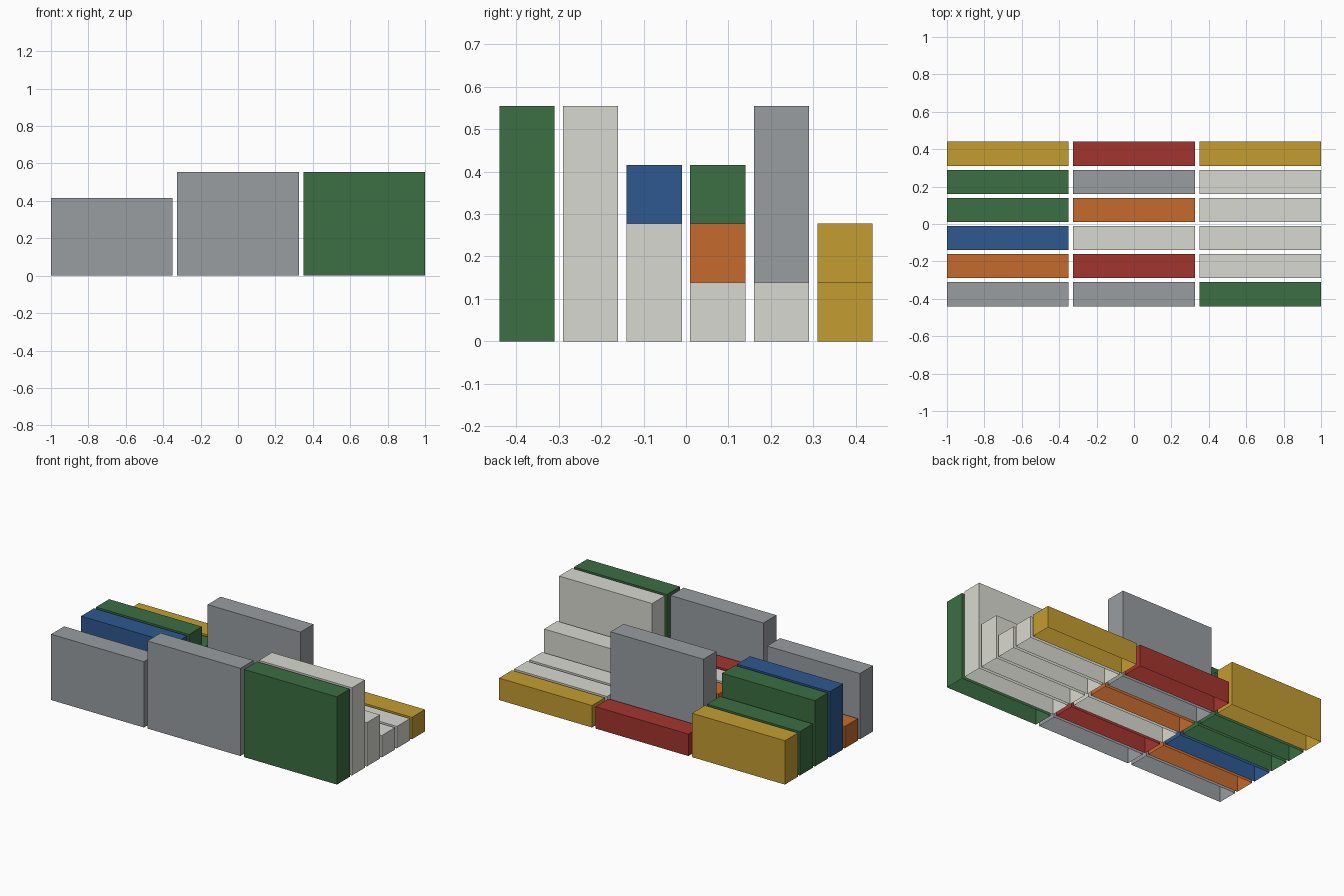
import bpy
import bmesh
from mathutils import Matrix

if "Cube" in bpy.data.objects:
    bpy.data.objects.remove(bpy.data.objects["Cube"])


def linear(c):
    c /= 255
    return c / 12.92 if c <= 0.04045 else ((c + 0.055) / 1.055) ** 2.4


def material(name, rgb):
    mat = bpy.data.materials.new(name)
    mat.diffuse_color = (*[linear(c) for c in rgb], 1)
    mat.use_nodes = True
    mat.node_tree.nodes["Principled BSDF"].inputs["Base Color"].default_value = mat.diffuse_color
    return mat


MATS = {
    "G": material("green", (60, 110, 66)),
    "Y": material("yellow", (196, 158, 50)),
    "R": material("red", (164, 53, 47)),
    "O": material("orange", (198, 107, 45)),
    "B": material("blue", (46, 88, 144)),
    "S": material("steel grey", (152, 157, 161)),
    "L": material("light grey", (217, 217, 209)),
}

# Container size and spacing between stacks
LENGTH, WIDTH, HEIGHT = 0.65, 0.13, 0.1387
PITCH_X, PITCH_Y = 0.675, 0.15

# Rows from front to back, columns left to right: colour and stack height
ROWS = ["S3 S4 G4", "O1 R2 L4", "B3 L2 L2", "G3 O2 L1", "G2 S4 L1", "Y2 R1 Y1"]


def container_stack(name, x, y, levels, mat):
    """Box with walls and a roof, open underneath."""
    h = levels * HEIGHT
    bm = bmesh.new()
    bmesh.ops.create_cube(bm, size=1, matrix=Matrix.Translation((0, 0, h / 2))
                          @ Matrix.Diagonal((LENGTH, WIDTH, h, 1)))
    bm.normal_update()
    floor = [f for f in bm.faces if f.normal.z < -0.5]
    bmesh.ops.delete(bm, geom=floor, context="FACES_ONLY")
    mesh = bpy.data.meshes.new(name)
    bm.to_mesh(mesh)
    bm.free()
    mesh.materials.append(mat)
    ob = bpy.data.objects.new(name, mesh)
    ob.location = (x, y, 0)
    bpy.context.collection.objects.link(ob)


# Yard of container stacks
for r, row in enumerate(ROWS):
    for c, code in enumerate(row.split()):
        container_stack(f"container_stack_row{r + 1}_column{c + 1}",
                        (c - 1) * PITCH_X, (r - 2.5) * PITCH_Y,
                        int(code[1]), MATS[code[0]])
